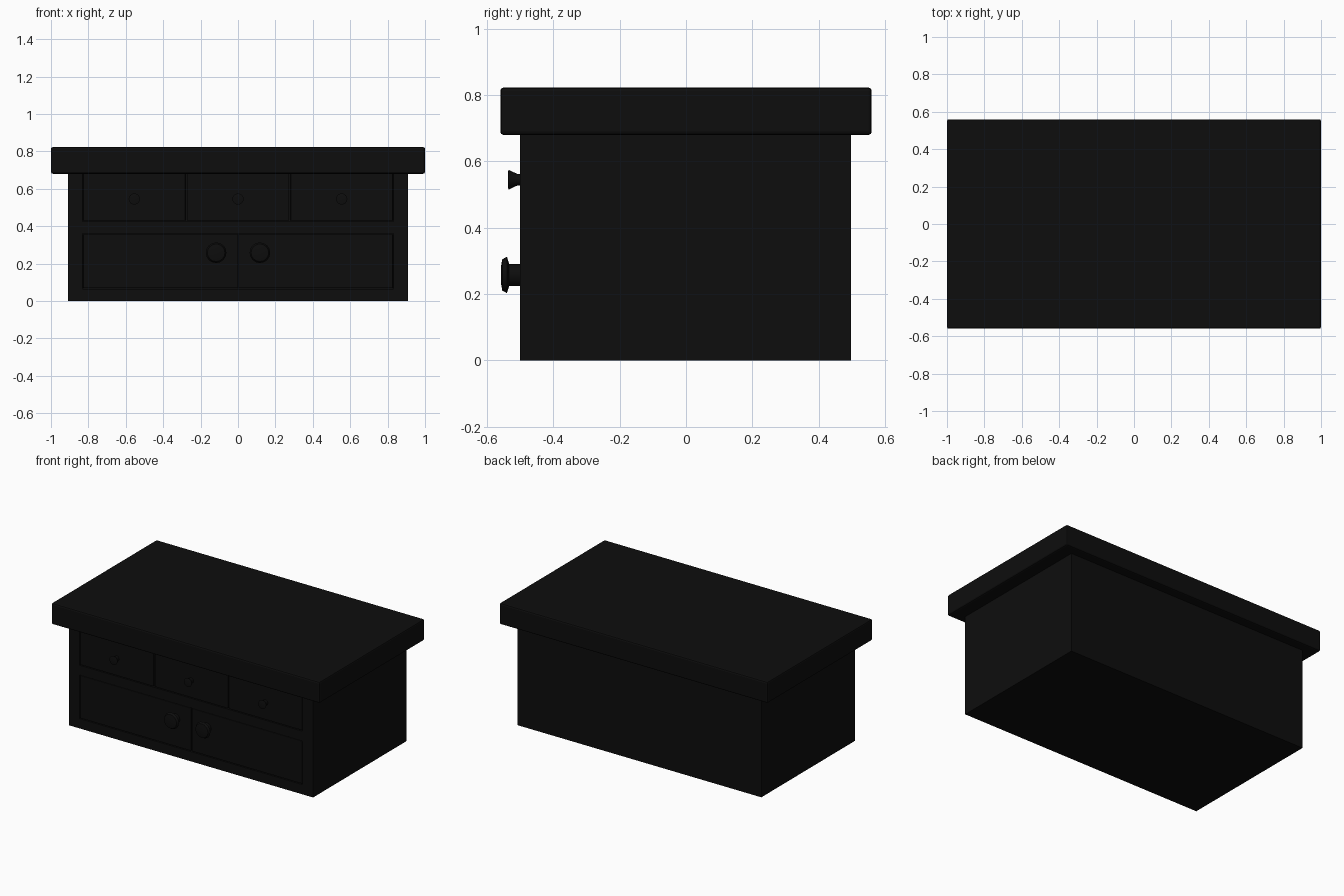
import bpy, bmesh, math
from mathutils import Matrix

cube = bpy.data.objects.get("Cube")
if cube:
    bpy.data.objects.remove(cube, do_unlink=True)

black = bpy.data.materials.new("black_paint")
black.use_nodes = True
colour = (0.004, 0.004, 0.004, 1)
black.diffuse_color = colour
black.node_tree.nodes["Principled BSDF"].inputs["Base Color"].default_value = colour


def make(name, bm):
    mesh = bpy.data.meshes.new(name)
    bmesh.ops.recalc_face_normals(bm, faces=bm.faces)
    bm.to_mesh(mesh)
    bm.free()
    mesh.materials.append(black)
    ob = bpy.data.objects.new(name, mesh)
    bpy.context.collection.objects.link(ob)
    return ob


def box(name, x, y, z, bevel=0.0):
    """Box from (min, max) ranges, optionally with softened edges."""
    bm = bmesh.new()
    size = [r[1] - r[0] for r in (x, y, z)]
    mid = [(r[0] + r[1]) / 2 for r in (x, y, z)]
    bmesh.ops.create_cube(bm, size=1, matrix=Matrix.Translation(mid) @ Matrix.Diagonal((*size, 1)))
    ob = make(name, bm)
    if bevel:
        mod = ob.modifiers.new("soft_edges", "BEVEL")
        mod.width = bevel
        mod.segments = 2
    return ob


def knob(name, x, z, profile, front):
    """Turned knob: (radius, distance forward) profile spun about the y axis."""
    bm = bmesh.new()
    verts = [bm.verts.new((r, -d, 0)) for r, d in profile]
    edges = [bm.edges.new(pair) for pair in zip(verts, verts[1:])]
    bmesh.ops.spin(bm, geom=verts + edges, cent=(0, 0, 0), axis=(0, 1, 0),
                   angle=math.tau, steps=16)
    bmesh.ops.remove_doubles(bm, verts=bm.verts, dist=0.0005)
    bmesh.ops.translate(bm, verts=bm.verts, vec=(x, front, z))
    ob = make(name, bm)
    bpy.ops.object.select_all(action="DESELECT")
    bpy.context.view_layer.objects.active = ob
    ob.select_set(True)
    bpy.ops.object.shade_smooth_by_angle(angle=math.radians(35))


W, FRONT, BACK, TOP = 0.91, -0.5, 0.497, 0.69
INNER = 0.832

# Carcass behind the fronts, then the face frame around the openings
box("carcass", (-W, W), (FRONT + 0.02, BACK), (0, TOP))
frame = (FRONT, FRONT + 0.02)
for side, s in (("right", -1), ("left", 1)):
    box(side + "_stile", sorted((s * INNER, s * W)), frame, (0, TOP))
box("bottom_rail", (-INNER, INNER), frame, (0, 0.065))
box("middle_rail", (-INNER, INNER), frame, (0.36, 0.425))

# Table top
box("table_top", (-1, 1), (-0.56, 0.56), (0.68, 0.823), 0.01)

# Three drawers, separated by narrow seams
small = [(0.018, 0), (0.018, 0.012), (0.03, 0.037), (0.022, 0.039), (0, 0.039)]
third = 2 * INNER / 3
for i, label in enumerate(("right", "middle", "left")):
    x0 = -INNER + i * third
    box(label + "_drawer", (x0 + 0.004, x0 + third - 0.004),
        (FRONT + 0.002, FRONT + 0.025), (0.429, TOP), 0.003)
    knob(label + "_drawer_knob", x0 + third / 2, 0.545, small, FRONT + 0.002)

# Two doors meeting in the middle
large = [(0.033, 0), (0.033, 0.035), (0.055, 0.042), (0.047, 0.056), (0.025, 0.06), (0, 0.06)]
for label, s in (("right", -1), ("left", 1)):
    box(label + "_door", sorted((s * 0.003, s * (INNER - 0.004))),
        (FRONT + 0.002, FRONT + 0.025), (0.069, 0.356), 0.003)
    knob(label + "_door_knob", s * 0.117, 0.258, large, FRONT + 0.002)
